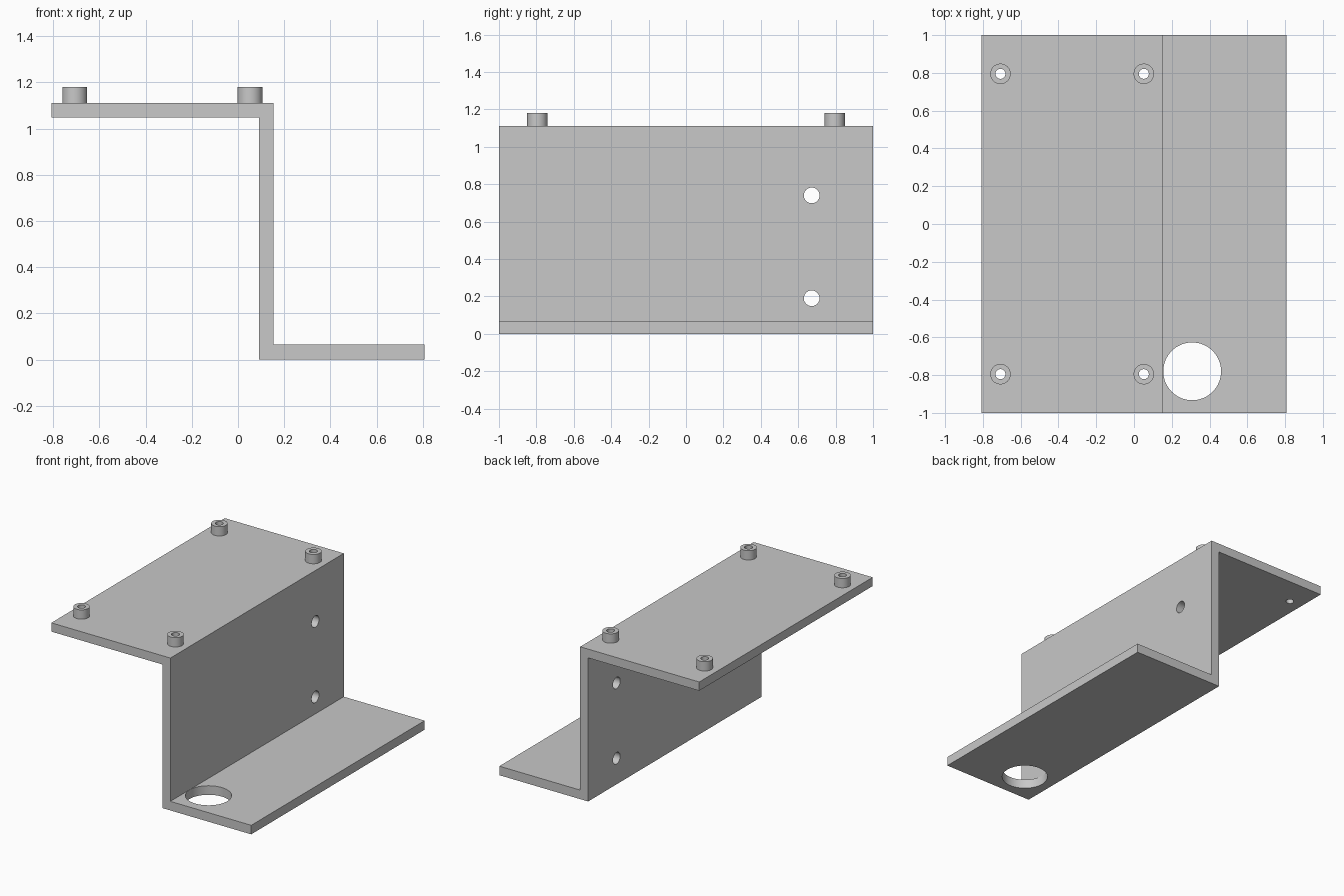
import bpy, bmesh, math
from mathutils import Vector, Matrix

cube = bpy.data.objects.get("Cube")
if cube:
    bpy.data.objects.remove(cube, do_unlink=True)

# Main dimensions
HALF_W, HALF_L = 0.807, 1.0
WALL_IN, WALL_OUT = 0.09, 0.154
TOP, TOP_UNDER, BASE_TOP = 1.112, 1.048, 0.066
BOSS_TOP = 1.18

grey = bpy.data.materials.new("plain grey")
grey.use_nodes = True
grey.diffuse_color = (0.58, 0.58, 0.58, 1)
grey.node_tree.nodes["Principled BSDF"].inputs["Base Color"].default_value = (0.58, 0.58, 0.58, 1)


def finish(bm, name):
    bmesh.ops.recalc_face_normals(bm, faces=bm.faces)
    mesh = bpy.data.meshes.new(name)
    bm.to_mesh(mesh)
    bm.free()
    obj = bpy.data.objects.new(name, mesh)
    mesh.materials.append(grey)
    bpy.context.collection.objects.link(obj)
    return obj


def smooth(obj):
    bpy.ops.object.select_all(action='DESELECT')
    obj.select_set(True)
    bpy.context.view_layer.objects.active = obj
    bpy.ops.object.shade_smooth_by_angle(angle=math.radians(30))


def drill(target, center, radius, axis='Z', depth=0.3):
    # Cut one round hole through the target
    bm = bmesh.new()
    turn = Matrix.Rotation(math.pi / 2, 4, 'Y') if axis == 'X' else Matrix()
    bmesh.ops.create_cone(bm, cap_ends=True, segments=64, radius1=radius, radius2=radius,
                          depth=depth, matrix=Matrix.Translation(center) @ turn)
    cutter = finish(bm, "hole_cutter")
    cutter.hide_render = True
    mod = target.modifiers.new("hole", 'BOOLEAN')
    mod.operation, mod.solver, mod.object = 'DIFFERENCE', 'EXACT', cutter
    bpy.context.view_layer.objects.active = target
    bpy.ops.object.modifier_apply(modifier=mod.name)
    bpy.data.objects.remove(cutter, do_unlink=True)


def standoff(name, x, y, outer, inner):
    # Hollow round spacer, its wall section spun about the vertical
    bm = bmesh.new()
    section = [(inner, TOP), (outer, TOP), (outer, BOSS_TOP), (inner, BOSS_TOP)]
    verts = [bm.verts.new((x + r, y, z)) for r, z in section]
    edges = [bm.edges.new((verts[i], verts[(i + 1) % 4])) for i in range(4)]
    bmesh.ops.spin(bm, geom=verts + edges, cent=(x, y, 0), axis=(0, 0, 1),
                   angle=math.tau, steps=48, use_merge=True)
    bmesh.ops.remove_doubles(bm, verts=bm.verts, dist=0.0001)
    smooth(finish(bm, name))


# Z-shaped bracket: section extruded along its length
section = [(-HALF_W, TOP), (-HALF_W, TOP_UNDER), (WALL_IN, TOP_UNDER), (WALL_IN, 0),
           (HALF_W, 0), (HALF_W, BASE_TOP), (WALL_OUT, BASE_TOP), (WALL_OUT, TOP)]
bm = bmesh.new()
face = bm.faces.new([bm.verts.new((x, -HALF_L, z)) for x, z in section])
extruded = bmesh.ops.extrude_face_region(bm, geom=[face])
bmesh.ops.translate(bm, vec=(0, 2 * HALF_L, 0),
                    verts=[v for v in extruded["geom"] if isinstance(v, bmesh.types.BMVert)])
if not face.is_valid or len(face.edges[0].link_faces) < 2:
    bmesh.ops.holes_fill(bm, edges=[e for e in bm.edges if e.is_boundary])
bracket = finish(bm, "z_bracket")

# Large opening in the lower flange and two holes in the upright wall
drill(bracket, Vector((0.308, -0.78, 0.03)), 0.153)
for z in (0.19, 0.74):
    drill(bracket, Vector((0.12, 0.672, z)), 0.042, 'X')

# Four standoffs with screw holes through the upper flange
for side, x in (("right", -0.707), ("left", 0.052)):
    for end, y in (("front", -0.795), ("back", 0.795)):
        drill(bracket, Vector((x, y, 1.08)), 0.0265, depth=0.2)
        standoff(f"standoff_{end}_{side}", x, y, 0.054, 0.0265)
smooth(bracket)
